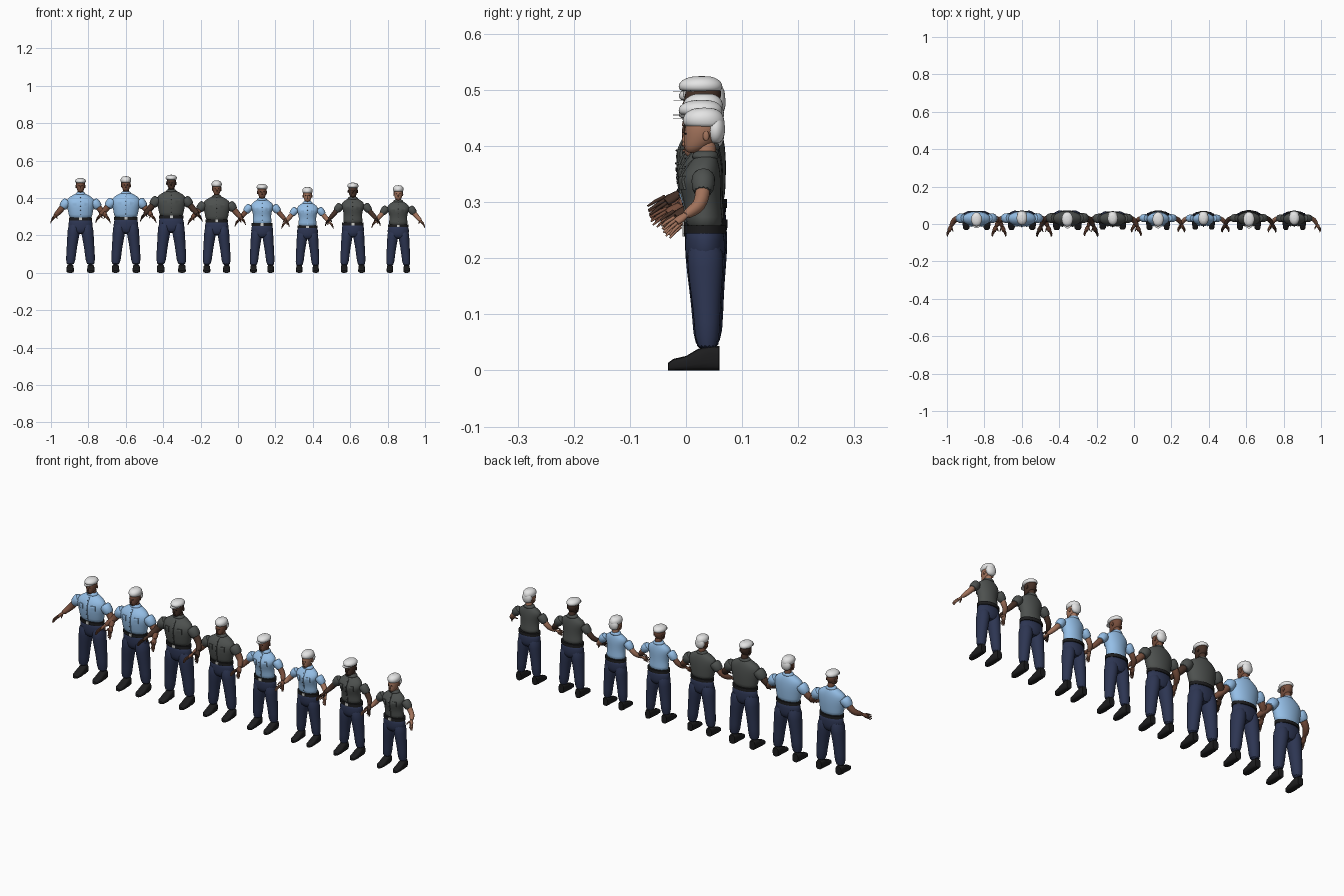
import bpy, bmesh
from math import sin, cos, pi, sqrt, copysign
from mathutils import Vector as V

cube = bpy.data.objects.get("Cube")
if cube:
    bpy.data.objects.remove(cube)


def material(name, *rgb):
    m = bpy.data.materials.new(name)
    m.use_nodes = True
    m.diffuse_color = (*rgb, 1)
    bsdf = m.node_tree.nodes["Principled BSDF"]
    bsdf.inputs["Base Color"].default_value = (*rgb, 1)
    bsdf.inputs["Roughness"].default_value = 0.8
    return m


BLUE = material("light_blue_cloth", .30, .52, .80)
GREY = material("dark_grey_cloth", .075, .082, .078)
NAVY = material("navy_cloth", .026, .036, .085)
BLACK = material("black_leather", .012, .012, .013)
SILVER = material("silver_metal", .6, .6, .58)
WHITE = material("white_headwear", .78, .78, .78)
TAN = material("tan_skin", .36, .17, .105)
BROWN = material("brown_skin", .18, .075, .045)
DARK = material("dark_skin", .06, .03, .02)


def loft(bm, rings, n=14, p=1.0):
    """Skin closed rings given as (centre, u axis, v axis)."""
    def power(t):
        return copysign(abs(t) ** p, t)
    loops = []
    for c, u, v in rings:
        angles = [2 * pi * (i + .5) / n for i in range(n)]
        loops.append([bm.verts.new(c + u * power(cos(a)) + v * power(sin(a))) for a in angles])
    for a, b in zip(loops, loops[1:]):
        for i in range(n):
            j = (i + 1) % n
            bm.faces.new((a[i], a[j], b[j], b[i]))
    bm.faces.new(loops[0])
    bm.faces.new(loops[-1])


def stack(bm, rows, n=14, x=0):
    """Level ellipses from rows of (z, y, half width, half depth)."""
    loft(bm, [(V((x, y, z)), V((rx, 0, 0)), V((0, ry, 0))) for z, y, rx, ry in rows], n)


def tube(bm, points, radii, n=10, flat=1.0):
    """Round limb that follows a path."""
    rings = []
    for i, c in enumerate(points):
        d = (points[min(i + 1, len(points) - 1)] - points[max(i - 1, 0)]).normalized()
        u = d.cross(V((0, 1, .3))).normalized()
        rings.append((c, u * radii[i] * flat, d.cross(u) * radii[i]))
    loft(bm, rings, n)


def ball(bm, c, size, n=10):
    rows = []
    for i in range(1, 8):
        a = pi * i / 8 - pi / 2
        rows.append((c[2] + size[2] * sin(a), c[1], size[0] * cos(a), size[1] * cos(a)))
    stack(bm, rows, n, c[0])


def front(rows, x, z):
    """Depth of the front surface of a stack."""
    for a, b in zip(rows, rows[1:]):
        if a[0] <= z <= b[0]:
            t = (z - a[0]) / (b[0] - a[0])
            y, rx, ry = (a[k] + (b[k] - a[k]) * t for k in (1, 2, 3))
            return y - ry * sqrt(max(0, 1 - (x / rx) ** 2))
    return rows[0][1] - rows[0][3]


def strip(bm, rows, x, half, z0, z1, steps=5):
    """Thin plate that hugs the front of a stack."""
    rings = []
    for i in range(steps + 1):
        z = z0 + (z1 - z0) * i / steps
        slope = front(rows, x + half, z) - front(rows, x - half, z)
        rings.append((V((x, front(rows, x, z), z)), V((half * 1.4, slope * .7, 0)), V((0, .003, 0))))
    loft(bm, rings, 4)


class Figure:
    def __init__(self, number, x, scale):
        self.number, self.x, self.scale = number, x, scale

    def part(self, name, mat, build, smooth=1, mirror=False):
        bm = bmesh.new()
        build(bm)
        bmesh.ops.recalc_face_normals(bm, faces=bm.faces)
        for f in bm.faces:
            f.smooth = len(f.verts) <= 4 and smooth >= 0
        mesh = bpy.data.meshes.new(name)
        bm.to_mesh(mesh)
        bm.free()
        mesh.materials.append(mat)
        ob = bpy.data.objects.new(f"figure_{self.number}_{name}", mesh)
        bpy.context.collection.objects.link(ob)
        ob.location.x = self.x
        ob.scale = [self.scale] * 3
        if mirror:
            ob.modifiers.new("both_sides", "MIRROR")
        if smooth > 0:
            ob.modifiers.new("rounding", "SUBSURF").levels = 1


# Profiles: z, y, half width, half depth
BROAD = [(.285, .032, .06, .036), (.31, .03, .064, .038), (.345, .028, .071, .042), (.375, .027, .079, .042),
         (.398, .03, .072, .036), (.413, .034, .046, .027), (.426, .036, .024, .02)]
SLIM = [(.25, .034, .053, .035), (.275, .032, .05, .033), (.3, .03, .047, .033), (.325, .026, .053, .037),
        (.342, .025, .06, .038), (.362, .03, .059, .031), (.376, .034, .038, .023), (.388, .036, .022, .018)]
HIPS = [(.296, .033, .06, .036), (.265, .034, .067, .038), (.235, .034, .067, .039), (.205, .035, .045, .03)]
HEAD = [(0, .011, .007, .008), (.008, .016, .016, .02), (.02, .024, .021, .028), (.035, .028, .0245, .032),
        (.05, .03, .0245, .032), (.062, .031, .02, .027), (.07, .032, .009, .012)]
LEG = [(.27, .033, .034, .035, .039), (.21, .037, .035, .034, .038), (.15, .045, .036, .029, .031),
       (.1, .05, .038, .027, .027), (.035, .055, .038, .025, .024)]
SHOE = [(-.031, .01, .013), (-.022, .017, .02), (0, .02, .025), (.02, .019, .037), (.04, .019, .044), (.058, .015, .042)]
CAP = [(.05, .026, .025, .034), (.054, .025, .028, .037), (.059, .025, .03, .039), (.066, .025, .029, .037),
       (.073, .026, .022, .028), (.077, .027, .01, .014)]
HAIR = [(.045, .034, .025, .034), (.053, .032, .028, .038), (.064, .031, .03, .038),
        (.075, .032, .025, .031), (.082, .033, .013, .016)]


def person(number, x, scale, slim, shirt, skin, capped):
    fig = Figure(number, x, scale)
    torso = SLIM if slim else BROAD
    chin = .389 if slim else .43
    kx, kz, kr = (.82, .88, .88) if slim else (1, 1, 1)

    def arm_point(px, py, pz):
        return V((px * .89, .03 + (py - .03) * .74, pz * .915)) if slim else V((px, py, pz))

    def lift(rows):
        return [(z + chin, y, rx, ry) for z, y, rx, ry in rows]

    # Clothes
    fig.part("shirt", shirt, lambda bm: stack(bm, torso, 18))
    shoulder, bicep, cuff = arm_point(.064, .032, .387), arm_point(.083, .031, .368), arm_point(.1, .03, .344)
    r = .8 if slim else 1
    fig.part("sleeve", shirt, lambda bm: tube(
        bm, [shoulder, bicep, cuff], [.029 * r, .027 * r, .025 * r], 12), mirror=True)
    neck_z = torso[-1][0]
    fig.part("collar", shirt, lambda bm: stack(
        bm, [(neck_z - .012, .035, .033, .027), (neck_z - .002, .034, .027, .024),
             (neck_z + .007, .036, .021, .02)]))
    z0, z1 = torso[0][0] + .015, torso[-2][0]
    fig.part("button_placket", shirt, lambda bm: strip(bm, torso, 0, .004, z0, z1, 10), -1)

    def buttons(bm):
        for i in range(5):
            z = z0 + (z1 - z0) * (i + .5) / 5
            ball(bm, (0, front(torso, 0, z) - .003, z), (.0018, .0015, .0018), 6)
    fig.part("buttons", BLACK, buttons, 0)
    pocket_z = torso[4 if slim else 3][0]
    fig.part("chest_pocket", shirt, lambda bm: strip(
        bm, torso, .033 * kx, .011 * kx, pocket_z - .018, pocket_z + .006), -1, True)

    # Trousers, belt and shoes
    fig.part("trouser_hips", NAVY, lambda bm: stack(
        bm, [(z * kz, y, rx * kr, ry * .95) for z, y, rx, ry in HIPS], 16))

    def leg(bm):
        loft(bm, [(V((px * kx, py, z * kz)), V((rx * kr, 0, 0)), V((0, ry * kr, 0))) for z, px, py, rx, ry in LEG])
    fig.part("trouser_leg", NAVY, leg, mirror=True)
    waist, wy, wrx, wry = torso[0]
    belt = [(waist + dz, wy, wrx + .003, wry + .003) for dz in (-.005, .01)]
    fig.part("belt", BLACK, lambda bm: stack(bm, belt, 28), 0)
    fig.part("buckle", SILVER, lambda bm: strip(bm, belt, 0, .008, waist - .005, waist + .01), -1)

    def shoe(bm):
        loft(bm, [(V((.055 * kx, y, h / 2)), V((w * kr, 0, 0)), V((0, 0, h / 2))) for y, w, h in SHOE], 16, .6)
    fig.part("shoe", BLACK, shoe, 0, True)

    # Arms and hands
    elbow, wrist, knuckle = arm_point(.12, .022, .322), arm_point(.138, -.016, .302), arm_point(.147, -.036, .29)
    fig.part("arm", skin, lambda bm: tube(
        bm, [bicep, cuff, elbow, (elbow + wrist) / 2, wrist],
        [.018 * r, .018 * r, .016 * r, .0145 * r, .0095 * r]), mirror=True)

    def hand(bm):
        tube(bm, [wrist - (knuckle - wrist) * .3, (wrist + knuckle) / 2, knuckle],
             [.009 * r, .012 * r, .011 * r], 8, .6)
        along = (arm_point(.16, -.066, .27) - knuckle)
        across = V((.3, .35, -.9)).cross(along).cross(along).normalized()
        for i in range(4):
            root = knuckle + across * (i - 1.5) * .0055
            tip = root + along * (.95 - .1 * abs(i - 1.3)) + across * (i - 1.5) * .002
            tube(bm, [root - along * .15, (root + tip) / 2 + V((.002, 0, .001)), tip], [.0034, .003, .0018], 6)
        thumb = wrist + V((-.006, -.004, 0))
        tube(bm, [wrist, thumb + V((-.003, -.008, -.004)), thumb + V((-.007, -.02, -.012))],
             [.005, .004, .002], 6)
    fig.part("hand", skin, hand, 0, True)

    # Head
    fig.part("neck", skin, lambda bm: stack(
        bm, [(chin - .025, .037, .019, .019), (chin, .036, .016, .017), (chin + .025, .036, .017, .02)]))
    head = lift(HEAD)
    fig.part("head", skin, lambda bm: stack(bm, head, 16))
    fig.part("nose", skin, lambda bm: stack(
        bm, lift([(.019, -.002, .0045, .005), (.024, -.004, .004, .005), (.038, 0, .002, .003)]), 8))
    fig.part("lips", BROWN if skin == TAN else DARK, lambda bm: strip(
        bm, head, 0, .006, chin + .0115, chin + .0145, 2), -1)
    fig.part("ear", skin, lambda bm: ball(bm, (.024, .036, chin + .031), (.003, .006, .009)), 0, True)
    eye_z = chin + .035
    fig.part("eye", BLACK, lambda bm: ball(
        bm, (.009, front(head, .009, eye_z) + .001, eye_z), (.0035, .002, .0018), 8), 0, True)

    # Headwear or full hair
    if capped:
        fig.part("cap", WHITE, lambda bm: stack(bm, lift(CAP), 18))
        fig.part("cap_peak", WHITE, lambda bm: stack(
            bm, lift([(.05, .004, .021, .027), (.0515, .004, .021, .027)]), 20), 0)
    else:
        fig.part("hair_top", WHITE, lambda bm: stack(bm, lift(HAIR), 18))
        fig.part("hair_back", WHITE, lambda bm: ball(
            bm, (0, .053, chin + .043), (.027, .018, .028), 14))


HEIGHTS = [1.0, 1.01, 1.035, .965, 1.02, .975, 1.035, .995]
SKINS = [BROWN, BROWN, DARK, BROWN, BROWN, TAN, DARK, TAN]
for i, (height, skin) in enumerate(zip(HEIGHTS, SKINS)):
    person(i + 1, -.842 + i * .2427, height, i >= 4, GREY if i % 4 > 1 else BLUE, skin, i % 2 == 0)
